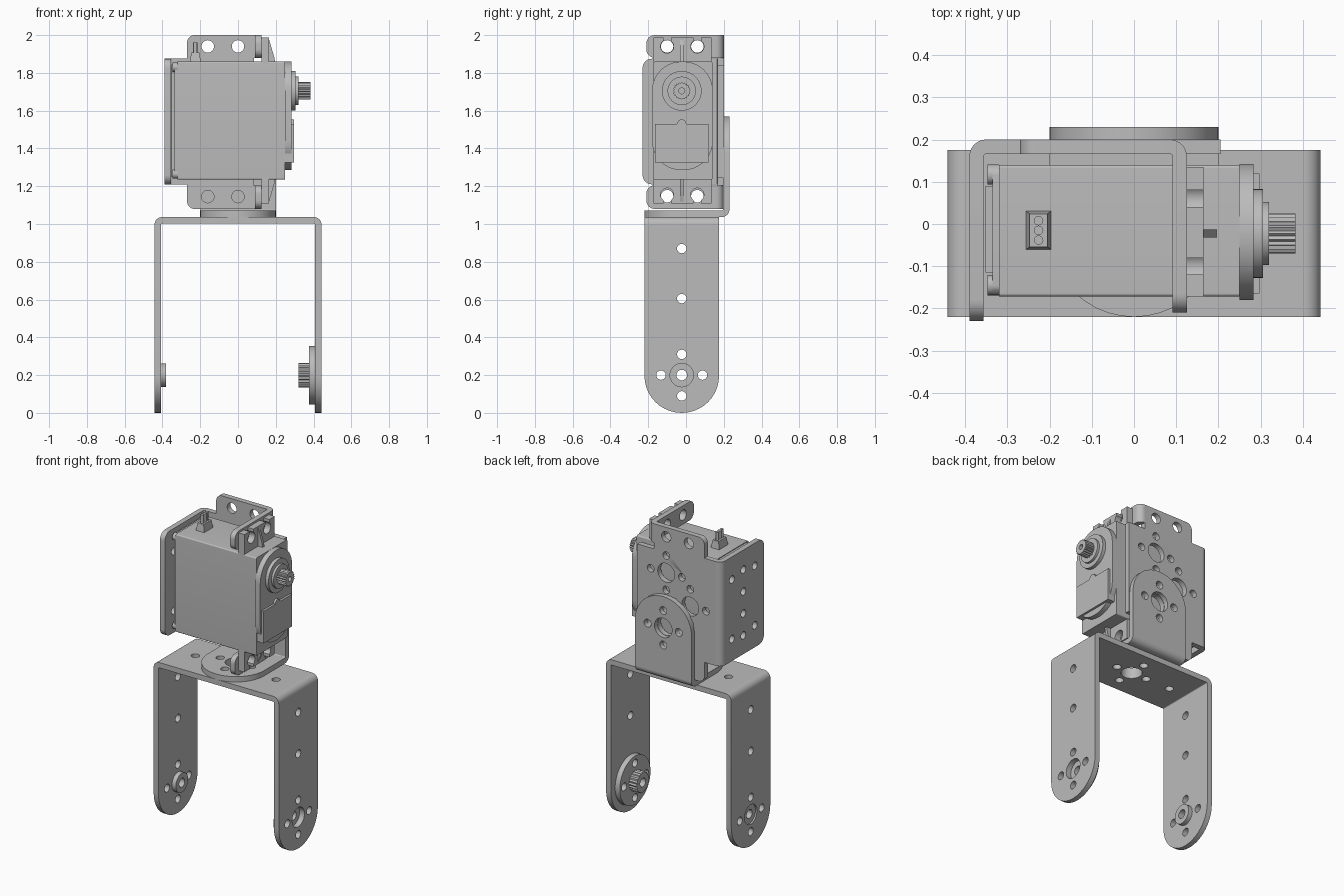
import bpy, bmesh, math
from mathutils import Matrix

cube = bpy.data.objects.get("Cube")
if cube:
    bpy.data.objects.remove(cube)

grey = bpy.data.materials.new("metal grey")
grey.use_nodes = True
colour = (0.5, 0.5, 0.5, 1)
grey.diffuse_color = colour
grey.node_tree.nodes["Principled BSDF"].inputs["Base Color"].default_value = colour

T = 0.034      # sheet thickness
BEND = 0.04    # outer bend radius
YC = -0.0225   # common axis in y
# profile plane (u, v) and extrusion direction w for each axis
AXES = {"x": Matrix(((0, 0, 1, 0), (1, 0, 0, 0), (0, 1, 0, 0), (0, 0, 0, 1))),
        "y": Matrix(((1, 0, 0, 0), (0, 0, 1, 0), (0, 1, 0, 0), (0, 0, 0, 1))),
        "z": Matrix.Identity(4)}


def arc(u, v, r, start, end, n=10):
    angles = [math.radians(start + (end - start) * i / n) for i in range(n + 1)]
    return [(u + r * math.cos(a), v + r * math.sin(a)) for a in angles]


def circle(u, v, r, n=32):
    return arc(u, v, r, 0, 360, n)[:-1]


def gear(u, v, r, teeth=20):
    n = teeth * 2
    return [(u + (r - 0.006 * (i % 2)) * math.cos(math.tau * i / n),
             v + (r - 0.006 * (i % 2)) * math.sin(math.tau * i / n)) for i in range(n)]


def rounded(u0, v0, u1, v1, radii=(0, 0, 0, 0)):
    """Rectangle with its own radius at each corner, counter-clockwise from u0, v0."""
    corners = ((u0, v0, 1, 1), (u1, v0, -1, 1), (u1, v1, -1, -1), (u0, v1, 1, -1))
    pts = []
    for i, ((u, v, su, sv), r) in enumerate(zip(corners, radii)):
        pts += arc(u + su * r, v + sv * r, r, 180 + 90 * i, 270 + 90 * i) if r else [(u, v)]
    return pts


def ring_of_holes(u, v, big=0.062):
    around = [circle(u + du, v + dv, 0.025, 20)
              for du, dv in ((0.11, 0), (-0.11, 0), (0, 0.11), (0, -0.11))]
    return around + [circle(u, v, big)]


def prism(name, axis, lo, hi, outline, holes=()):
    """Extrude a flat outline with holes from lo to hi along an axis."""
    curve = bpy.data.curves.new(name, "CURVE")
    curve.dimensions = "2D"
    curve.fill_mode = "BOTH"
    curve.extrude = (hi - lo) / 2
    for pts in [outline, *holes]:
        spline = curve.splines.new("POLY")
        spline.points.add(len(pts) - 1)
        for p, (u, v) in zip(spline.points, pts):
            p.co = (u, v, 0, 1)
        spline.use_cyclic_u = True
    temp = bpy.data.objects.new(name + " profile", curve)
    bpy.context.scene.collection.objects.link(temp)
    mesh = bpy.data.meshes.new_from_object(temp.evaluated_get(bpy.context.evaluated_depsgraph_get()))
    bpy.data.objects.remove(temp)
    bpy.data.curves.remove(curve)
    return finish(name, mesh, AXES[axis] @ Matrix.Translation((0, 0, (lo + hi) / 2)))


def finish(name, mesh, matrix):
    bm = bmesh.new()
    bm.from_mesh(mesh)
    bm.transform(matrix)
    bmesh.ops.remove_doubles(bm, verts=bm.verts, dist=0.00005)
    bmesh.ops.recalc_face_normals(bm, faces=bm.faces)
    for f in bm.faces:
        f.smooth = True
        f.material_index = 0
    bm.to_mesh(mesh)
    bm.free()
    mesh.set_sharp_from_angle(angle=math.radians(30))
    mesh.materials.clear()
    mesh.materials.append(grey)
    obj = bpy.data.objects.new(name, mesh)
    bpy.context.scene.collection.objects.link(obj)
    return obj


def bend(name, axis, lo, hi, u, v, start):
    prism(name, axis, lo, hi, arc(u, v, BEND, start, start + 90) +
          arc(u, v, BEND - T, start + 90, start))


# Lower U bracket: top plate, bends and arms
Y0, Y1 = -0.22, 0.175
extra = [circle(x, YC, 0.025, 20) for x in (-0.285, 0.285)]
prism("fork_top", "z", 1.037 - T, 1.037, rounded(-0.402, Y0, 0.402, Y1),
      ring_of_holes(0, YC) + extra)
R = (Y1 - Y0) / 2
for side, s, start in (("left", 1, 0), ("right", -1, 90)):
    bend(side + "_fork_bend", "y", Y0, Y1, s * 0.402, 0.997, start)
    x0, x1 = sorted((s * 0.442, s * (0.442 - T)))
    prism(side + "_fork_arm", "x", x0, x1, rounded(Y0, 0, Y1, 0.997, (R - 0.0005, R - 0.0005, 0, 0)),
          ring_of_holes(YC, 0.2) + [circle(YC, z, 0.025, 20) for z in (0.605, 0.87)])

# Drive horn on the left arm, bearing boss on the right arm
prism("horn_disc", "x", 0.375, 0.408, circle(YC, 0.2, 0.155, 48), ring_of_holes(YC, 0.2, 0.028))
prism("horn_hub", "x", 0.32, 0.375, gear(YC, 0.2, 0.065), [circle(YC, 0.2, 0.028)])
prism("bearing_boss", "x", -0.432, -0.38, circle(YC, 0.2, 0.062), [circle(YC, 0.2, 0.028)])

# L bracket joining fork and servo bracket
prism("joint_foot", "z", 1.037, 1.037 + T, rounded(-0.2, -0.22, 0.2, 0.19, (0.199, 0.199, 0, 0)),
      ring_of_holes(0, YC))
prism("joint_back", "y", 0.23 - T, 0.23, rounded(-0.2, 1.077, 0.2, 1.57, (0, 0, 0.199, 0.199)),
      ring_of_holes(0, 1.37))
bend("joint_bend", "x", -0.2, 0.2, 0.19, 1.077, 270)

# Servo bracket: back plate with tabs, side flange and two ear flanges
LO, HI, MID = 1.21, 1.875, 1.54
plate = [(-0.35, HI), (-0.35, LO), (-0.27, LO)] + arc(-0.23, 1.12, 0.04, 180, 270)
plate += [(0.085, 1.08), (0.085, 1.245), (0.205, 1.245), (0.205, 1.84), (0.085, 1.84), (0.085, 2)]
plate += arc(-0.23, 1.96, 0.04, 90, 180) + [(-0.27, HI)]
# the neighbouring hole patterns share one hole pair, so each hole is listed once
big = [(0, 1.71), (0, 1.37), (-0.17, MID)]
small = [(x + dx, z + dz) for x, z in big for dx, dz in ((0.11, 0), (-0.11, 0), (0, 0.11), (0, -0.11))]
kept = []
for p in small:
    clear = all(math.dist(p, q) > 0.055 for q in kept) and all(math.dist(p, b) > 0.09 for b in big)
    if clear and p[0] > -0.32:
        kept.append(p)
tabs = [circle(x, z, 0.033, 24) for x in (-0.16, 0) for z in (1.145, 1.94)]
prism("bracket_back", "y", 0.2 - T, 0.2, plate,
      tabs + [circle(x, z, 0.06) for x, z in big] + [circle(x, z, 0.024, 20) for x, z in kept])
bend("bracket_side_bend", "z", LO, HI, -0.35, 0.16, 90)
spots = [(YC + dy, MID + dz) for dy in (-0.115, 0.115) for dz in (-0.19, 0.19)]
spots += [(YC, MID + dz) for dz in (-0.21, -0.07, 0.07, 0.21)]
prism("bracket_side", "x", -0.39, -0.39 + T, rounded(-0.23, LO, 0.16, HI, (0.05, 0, 0, 0.05)),
      [circle(y, z, 0.024, 20) for y, z in spots])
for name, z0, z1, zh in (("upper", 1.88, 2.0, 1.94), ("lower", 1.08, 1.205, 1.147)):
    bend(name + "_flange_bend", "z", z0, z1, 0.085, 0.16, 0)
    prism(name + "_ear_flange", "x", 0.125 - T, 0.125,
          rounded(-0.21, z0, 0.16, z1, (0.045, 0, 0, 0.045)),
          [circle(y, zh, 0.033, 24) for y in (-0.1, 0.06)])

# Servo body and back cover with corner screws
prism("servo_body", "x", -0.32, 0.25, rounded(-0.172, 1.235, 0.14, 1.86, (0.008,) * 4))
prism("servo_back_cover", "x", -0.352, -0.32, rounded(-0.115, 1.25, 0.09, 1.845))
prism("servo_cover_rim", "x", -0.335, -0.32, rounded(-0.165, 1.24, 0.135, 1.855, (0.02,) * 4))
for y in (-0.145, 0.117):
    for z in (1.265, 1.83):
        prism("cover_screw", "x", -0.347, -0.32, circle(y, z, 0.024, 20))

# Servo ears with keyhole slots and a stiffening rib
for name, s in (("upper", 1), ("lower", -1)):
    def up(z):
        return MID + 0.0075 + s * (z - MID - 0.0075)
    ear = [(-0.172, 1.85), (0.135, 1.85), (0.135, 1.987)]
    for y in (0.06, -0.1):
        ear += [(y + 0.02, 1.987)] + arc(y, 1.94, 0.035, 55, -235, 24) + [(y - 0.02, 1.987)]
    ear += [(-0.172, 1.987)]
    prism(name + "_servo_ear", "x", 0.125, 0.165, [(y, up(z)) for y, z in ear])
    rib = [(0.165, 1.85), (0.197, 1.85), (0.193, 1.88), (0.165, 1.975)]
    prism(name + "_ear_rib", "y", YC - 0.009, YC + 0.009, [(x, up(z)) for x, z in rib])

# Gear case, cover plate and output shaft
prism("gear_case", "x", 0.25, 0.283, rounded(-0.18, 1.285, 0.142, 1.86, (0.155,) * 4))
cover = [(-0.165, 1.325), (0.12, 1.325), (0.12, 1.53)] + arc(YC, 1.53, 0.024, 0, 180)
prism("gear_cover", "x", 0.25, 0.297, cover + [(-0.165, 1.53)])
for name, x0, x1, r in (("outer", 0.283, 0.305, 0.105), ("inner", 0.305, 0.32, 0.075)):
    prism(name + "_shaft_collar", "x", x0, x1, circle(YC, 1.705, r, 40))
prism("output_shaft", "x", 0.32, 0.383, gear(YC, 1.705, 0.047), [circle(YC, 1.705, 0.016, 16)])

# Cable boot and three wires
bm = bmesh.new()
bmesh.ops.create_cube(bm, size=1)
for v in bm.verts:
    k = 0.7 if v.co.z > 0 else 1
    v.co.x, v.co.y = v.co.x * k * 0.06, v.co.y * (k + 1) / 2 * 0.092
    v.co.z *= 0.05
boot = bpy.data.meshes.new("cable_boot")
bm.to_mesh(boot)
bm.free()
finish("cable_boot", boot, Matrix.Translation((-0.226, -0.015, 1.883)))
for dy in (-0.023, 0, 0.023):
    prism("cable_wire", "z", 1.9, 1.96, circle(-0.226, -0.015 + dy, 0.0112, 12))
